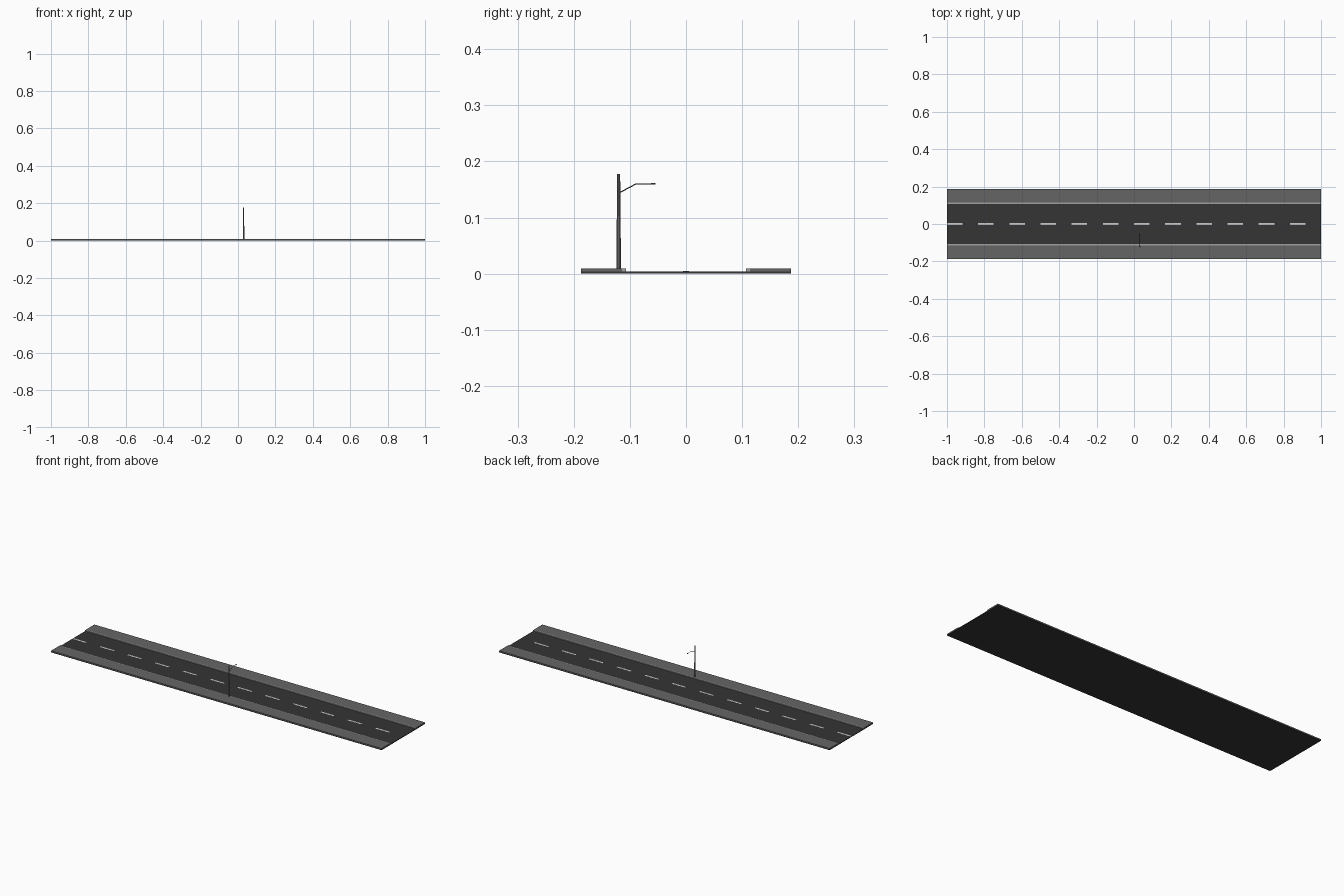
import bpy
from mathutils import Vector

if "Cube" in bpy.data.objects:
    bpy.data.objects.remove(bpy.data.objects["Cube"])

def material(name, v):
    m = bpy.data.materials.new(name)
    m.diffuse_color = (v, v, v, 1)
    m.use_nodes = True
    m.node_tree.nodes["Principled BSDF"].inputs["Base Color"].default_value = m.diffuse_color
    return m

asphalt = material("asphalt", 0.035)
paving = material("paving", 0.13)
kerb = material("kerb_stone", 0.35)
paint = material("paint", 0.65)
wood = material("pole_grey", 0.2)
metal = material("dark_metal", 0.06)

def box(name, x0, x1, y0, y1, z0, z1, mat):
    bpy.ops.mesh.primitive_cube_add(size=1, location=((x0+x1)/2, (y0+y1)/2, (z0+z1)/2))
    o = bpy.context.object
    o.name = name
    o.scale = (x1-x0, y1-y0, z1-z0)
    o.data.materials.append(mat)
    return o

def rod(name, a, b, r0, r1, mat, sides=8):
    a, b = Vector(a), Vector(b)
    bpy.ops.mesh.primitive_cone_add(vertices=sides, radius1=r0, radius2=r1,
                                    depth=(b-a).length, location=(a+b)/2)
    o = bpy.context.object
    o.name = name
    o.rotation_euler = (b-a).to_track_quat('Z', 'Y').to_euler()
    o.data.materials.append(mat)
    return o

# Road slab
box("road", -1, 1, -0.1875, 0.1875, 0, 0.004, asphalt)

# Raised pavements and kerbs on both sides
for side, s in (("front", -1), ("back", 1)):
    a, b = sorted((s*0.114, s*0.1875))
    box(side + "_pavement", -1, 1, a, b, 0.0035, 0.009, paving)
    a, b = sorted((s*0.107, s*0.114))
    box(side + "_kerb", -1, 1, a, b, 0.0035, 0.009, kerb)

# Centre line dashes
for i in range(12):
    x = -1 + i/6
    box("lane_dash", x, x + 1/12, -0.005, 0.005, 0.0038, 0.0044, paint)

# Tapered street pole
px, py = 0.03, -0.12
rod("pole", (px, py, 0.008), (px, py, 0.178), 0.0042, 0.0027, wood, 10)

# Lamp arm reaching over the road, with a flat lamp head
elbow = (px, -0.089, 0.160)
rod("arm_brace", (px, py, 0.1435), elbow, 0.001, 0.001, metal)
rod("arm", elbow, (px, -0.06, 0.160), 0.001, 0.001, metal)
box("lamp_head", px-0.002, px+0.002, -0.062, -0.054, 0.1588, 0.1612, metal)
